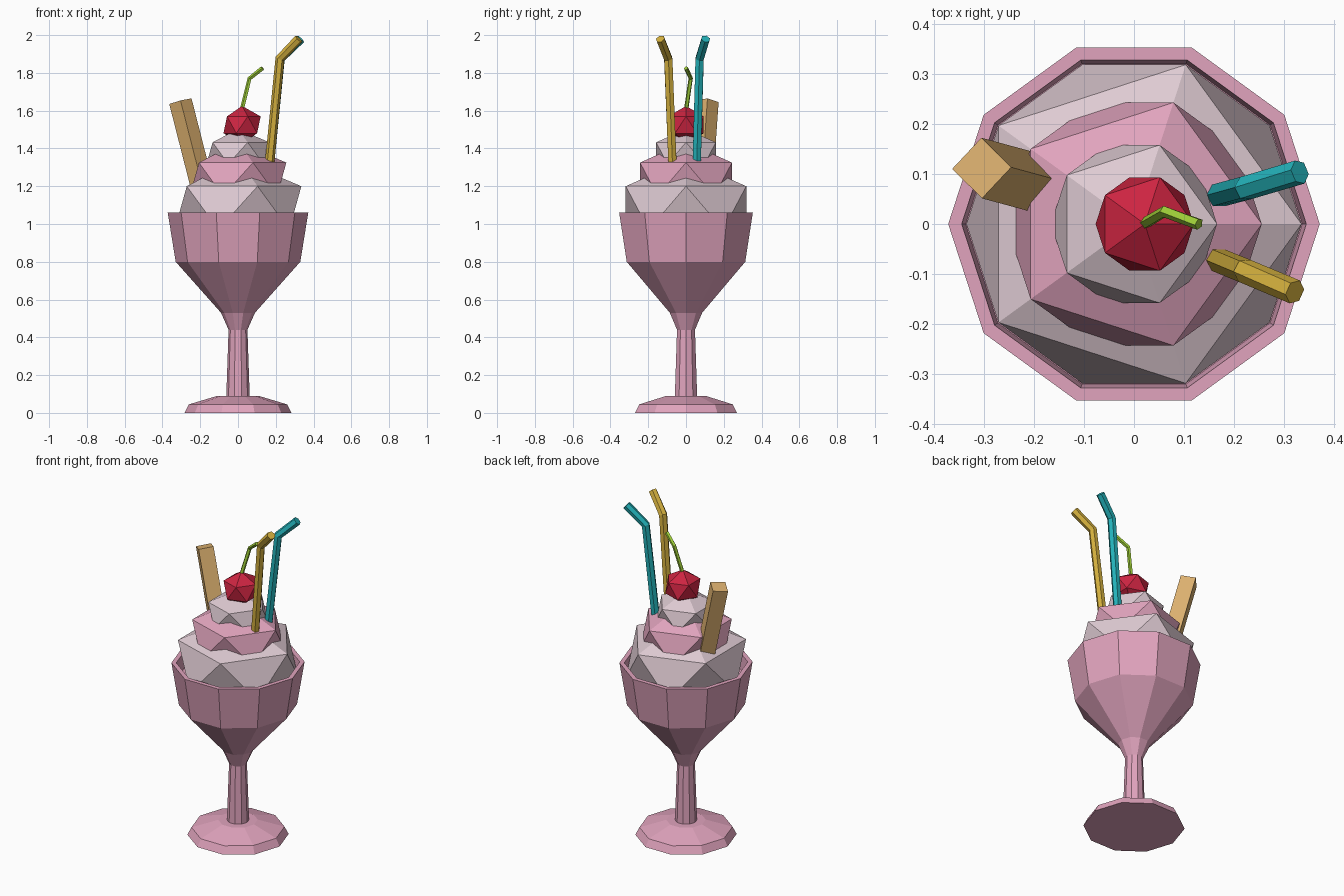
import bpy, bmesh, math
from mathutils import Vector, Matrix

cube = bpy.data.objects.get("Cube")
if cube:
    bpy.data.objects.remove(cube)


def material(name, r, g, b):
    m = bpy.data.materials.new(name)
    m.use_nodes = True
    m.diffuse_color = (r, g, b, 1)
    m.node_tree.nodes["Principled BSDF"].inputs["Base Color"].default_value = (r, g, b, 1)
    return m


pink = material("pink", .75, .37, .51)
cream = material("cream", .73, .59, .645)
red = material("cherry red", .61, .018, .053)
tan = material("biscuit tan", .73, .445, .162)
yellow = material("straw yellow", .66, .434, .048)
teal = material("straw teal", .017, .445, .49)
green = material("stalk green", .352, .631, .04)


def finish(name, bm, mat):
    bmesh.ops.recalc_face_normals(bm, faces=bm.faces)
    mesh = bpy.data.meshes.new(name)
    bm.to_mesh(mesh)
    bm.free()
    mesh.materials.append(mat)
    obj = bpy.data.objects.new(name, mesh)
    bpy.context.collection.objects.link(obj)
    return obj


def lathe(name, profile, sides, mat):
    bm = bmesh.new()
    verts = [bm.verts.new((r, 0, z)) for r, z in profile]
    edges = [bm.edges.new(pair) for pair in zip(verts, verts[1:])]
    bmesh.ops.spin(bm, geom=verts + edges, axis=(0, 0, 1), cent=(0, 0, 0),
                   angle=math.tau, steps=sides)
    bmesh.ops.remove_doubles(bm, verts=bm.verts, dist=.0005)
    return finish(name, bm, mat)


def blob(name, x, z, radius, height, mat):
    """Squashed 20-sided ball."""
    bm = bmesh.new()
    bmesh.ops.create_icosphere(bm, subdivisions=1, radius=1)
    bmesh.ops.scale(bm, vec=(radius, radius, height), verts=bm.verts)
    bmesh.ops.translate(bm, vec=(x, 0, z), verts=bm.verts)
    return finish(name, bm, mat)


def tube(name, points, radius, sides, mat):
    """Capped prism swept along a bent path, mitred at the bends."""
    pts = [Vector(p) for p in points]
    dirs = [(b - a).normalized() for a, b in zip(pts, pts[1:])]
    bm = bmesh.new()
    side = dirs[0].cross(Vector((0, 1, 0))).normalized()
    rings = []
    for i, p in enumerate(pts):
        t = (dirs[max(i - 1, 0)] + dirs[min(i, len(dirs) - 1)]).normalized()
        u = (side - t * side.dot(t)).normalized()
        v = t.cross(u)
        angles = [math.tau * k / sides for k in range(sides)]
        rings.append([bm.verts.new(p + radius * (u * math.cos(a) + v * math.sin(a)))
                      for a in angles])
    for low, high in zip(rings, rings[1:]):
        for k in range(sides):
            n = (k + 1) % sides
            bm.faces.new((low[k], low[n], high[n], high[k]))
    bm.faces.new(rings[0])
    bm.faces.new(rings[-1])
    return finish(name, bm, mat)


# Footed glass with a hollow rim
lathe("glass", [(0, 0), (.283, 0), (.26, .045), (.11, .09), (.062, .09),
                (.05, .44), (.09, .53), (.33, .8), (.372, 1.06),
                (.345, 1.06), (.337, .97), (0, .95)], 10, pink)

# Three scoops of whipped topping
blob("lower_scoop", 0, 1.085, .375, .257, cream)
blob("middle_scoop", 0, 1.237, .286, .197, pink)
blob("upper_scoop", 0, 1.375, .186, .128, cream)

# Cherry and stalk
blob("cherry", .0215, 1.525, .11, .1, red)
tube("cherry_stalk", [(.02, 0, 1.6), (.062, .025, 1.77), (.13, 0, 1.825)], .012, 5, green)

# Bent straws
tube("yellow_straw", [(.168, -.072, 1.33), (.222, -.094, 1.875), (.322, -.136, 1.98)],
     .025, 6, yellow)
tube("teal_straw", [(.168, .057, 1.33), (.224, .072, 1.875), (.332, .104, 1.98)],
     .025, 6, teal)

# Wafer stick leaning out of the topping
top, bottom = Vector((-.305, .112, 1.65)), Vector((-.18, .078, 1.16))
axis = top - bottom
bm = bmesh.new()
bmesh.ops.create_cube(bm, size=1)
bmesh.ops.scale(bm, vec=(.086, .086, axis.length), verts=bm.verts)
bmesh.ops.rotate(bm, matrix=Matrix.Rotation(math.radians(46), 3, 'Z'), verts=bm.verts)
tilt = Vector((0, 0, 1)).rotation_difference(axis).to_matrix()
bmesh.ops.rotate(bm, matrix=tilt, verts=bm.verts)
bmesh.ops.translate(bm, vec=(top + bottom) / 2, verts=bm.verts)
finish("wafer_stick", bm, tan)
